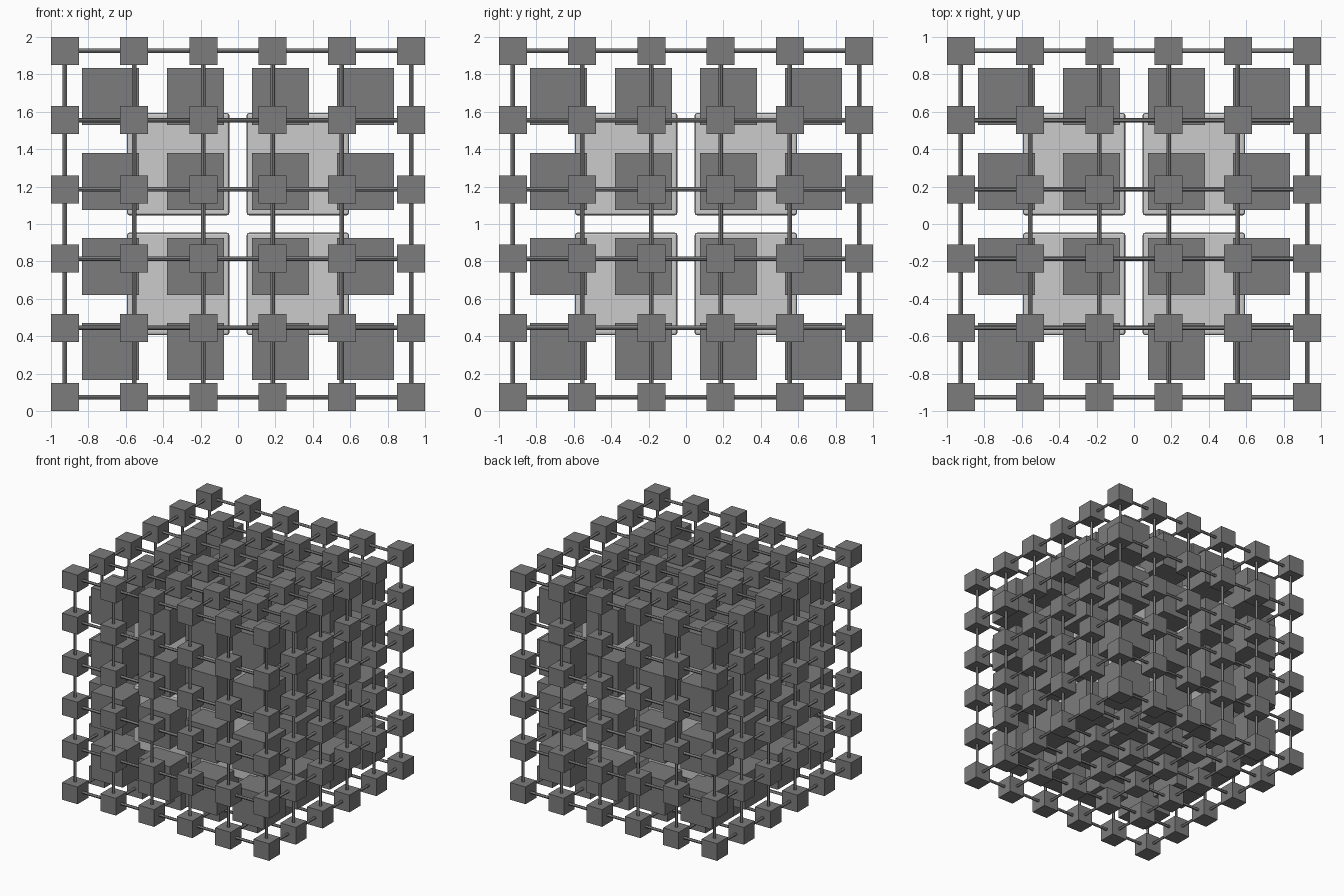
import bpy, bmesh
from itertools import product
from mathutils import Matrix, Vector

if "Cube" in bpy.data.objects:
    bpy.data.objects.remove(bpy.data.objects["Cube"])

CENTRE = Vector((0, 0, 1))

dark = bpy.data.materials.new("dark_grey")
dark.diffuse_color = (0.2, 0.2, 0.2, 1)
dark.use_nodes = True
dark.node_tree.nodes["Principled BSDF"].inputs["Base Color"].default_value = dark.diffuse_color


def finish(name, bm, mat=None):
    mesh = bpy.data.meshes.new(name)
    bm.to_mesh(mesh)
    bm.free()
    obj = bpy.data.objects.new(name, mesh)
    obj.location = CENTRE
    bpy.context.collection.objects.link(obj)
    if mat:
        mesh.materials.append(mat)
    return obj


def cube_shell(name, count, reach, size, mat=None):
    """Cubes on the outer layer of a count x count x count grid."""
    bm = bmesh.new()
    for ijk in product(range(count), repeat=3):
        if any(i in (0, count - 1) for i in ijk):
            p = Vector([reach * (2 * i / (count - 1) - 1) for i in ijk])
            bmesh.ops.create_cube(bm, size=size, matrix=Matrix.Translation(p))
    return finish(name, bm, mat)


# Three nested layers of cubes
cube_shell("outer_small_cubes", 6, 0.925, 0.15, dark)
cube_shell("middle_cubes", 4, 0.682, 0.304, dark)
inner = cube_shell("inner_large_cubes", 2, 0.32, 0.548)
bevel = inner.modifiers.new("soft_edges", 'BEVEL')
bevel.width = 0.014
bevel.segments = 2

# Thin rods linking the outer cubes along every face of the shell
bm = bmesh.new()
steps = [0.925 * (2 * i / 5 - 1) for i in range(6)]
turns = [Matrix.Rotation(1.5707963, 4, 'Y'), Matrix.Rotation(1.5707963, 4, 'X'), Matrix()]
for axis, (i, j) in product(range(3), product(range(6), repeat=2)):
    if i in (0, 5) or j in (0, 5):
        p = [steps[i], steps[j]]
        p.insert(axis, 0)
        bmesh.ops.create_cone(bm, cap_ends=True, segments=12, radius1=0.012, radius2=0.012,
                              depth=1.85, matrix=Matrix.Translation(p) @ turns[axis])
rods = finish("connecting_rods", bm, dark)
bpy.context.view_layer.objects.active = rods
rods.select_set(True)
bpy.ops.object.shade_smooth_by_angle()
